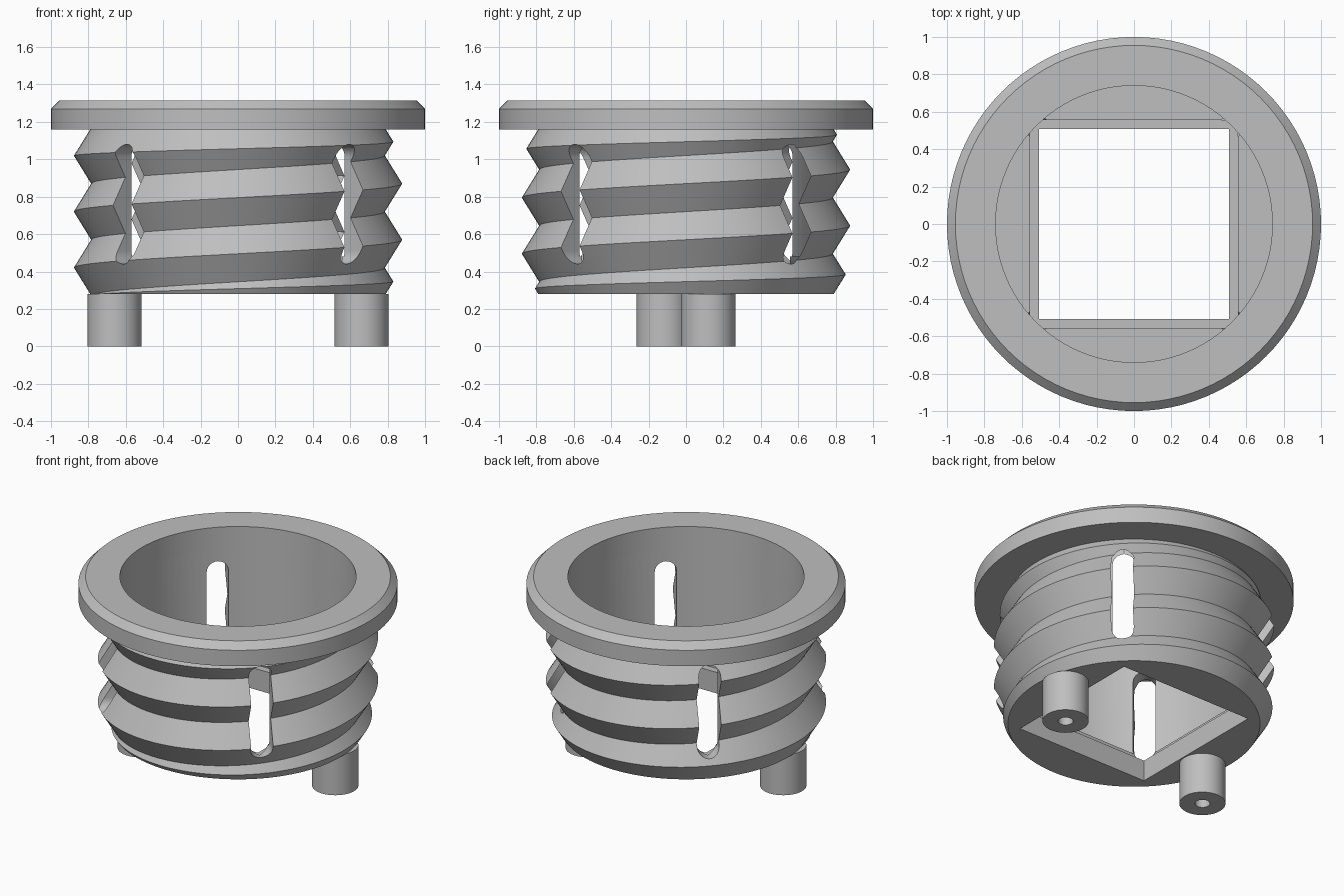
import bpy
import bmesh
from math import sin, cos, pi, radians
from mathutils import Matrix

cube = bpy.data.objects.get("Cube")
if cube:
    bpy.data.objects.remove(cube, do_unlink=True)

grey = bpy.data.materials.new("plain grey")
grey.use_nodes = True
grey.diffuse_color = (0.52, 0.52, 0.52, 1)
grey.node_tree.nodes["Principled BSDF"].inputs["Base Color"].default_value = grey.diffuse_color

SEGMENTS = 96
BASE, SHOULDER, TOP = 0.28, 1.16, 1.315
ROOT, CREST, PITCH = 0.785, 0.878, 0.3
BORE = 0.74


def make_object(name, bm):
    bmesh.ops.recalc_face_normals(bm, faces=bm.faces)
    mesh = bpy.data.meshes.new(name)
    bm.to_mesh(mesh)
    bm.free()
    mesh.materials.append(grey)
    obj = bpy.data.objects.new(name, mesh)
    bpy.context.collection.objects.link(obj)
    return obj


def lathe(name, profile, segments=SEGMENTS, x=0, y=0):
    """Spin a closed (radius, height) profile around z."""
    bm = bmesh.new()
    verts = [bm.verts.new((r, 0, z)) for r, z in profile]
    edges = [bm.edges.new((a, b)) for a, b in zip(verts, verts[1:] + verts[:1])]
    bmesh.ops.spin(bm, geom=verts + edges, cent=(0, 0, 0), axis=(0, 0, 1),
                   angle=2 * pi, steps=segments, use_duplicate=False)
    bmesh.ops.remove_doubles(bm, verts=bm.verts, dist=1e-5)
    bmesh.ops.dissolve_degenerate(bm, edges=bm.edges, dist=1e-6)
    bmesh.ops.translate(bm, verts=bm.verts, vec=(x, y, 0))
    return make_object(name, bm)


def box(name, half, low, high):
    bm = bmesh.new()
    bmesh.ops.create_cube(bm, size=1)
    bmesh.ops.scale(bm, verts=bm.verts, vec=(2 * half, 2 * half, high - low))
    bmesh.ops.translate(bm, verts=bm.verts, vec=(0, 0, (low + high) / 2))
    return make_object(name, bm)


def slot_cutter(angle, half=0.07, low=0.51, high=1.01, steps=12):
    """Capsule prism running across the full diameter."""
    bm = bmesh.new()
    outline = []
    for centre, start in ((high, 0), (low, pi)):
        for i in range(steps + 1):
            a = start + pi * i / steps
            outline.append(bm.verts.new((-1.2, half * cos(a), centre + half * sin(a))))
    face = bm.faces.new(outline)
    out = bmesh.ops.extrude_face_region(bm, geom=[face])["geom"]
    moved = [v for v in out if isinstance(v, bmesh.types.BMVert)]
    bmesh.ops.translate(bm, verts=moved, vec=(2.4, 0, 0))
    bmesh.ops.rotate(bm, verts=bm.verts, matrix=Matrix.Rotation(angle, 3, "Z"))
    return make_object("slot_cutter", bm)


def boolean(obj, tool, operation):
    mod = obj.modifiers.new(operation, "BOOLEAN")
    mod.operation, mod.object, mod.solver = operation, tool, "EXACT"
    bpy.context.view_layer.objects.active = obj
    bpy.ops.object.modifier_apply(modifier=mod.name)
    bpy.data.objects.remove(tool, do_unlink=True)


def helical_solid(name, rows=14):
    """V-thread column: rows follow the helix and join two rows up at the seam."""
    bm = bmesh.new()
    start = 0.27 - 2 * PITCH
    cols, feet, heads = [], [], []
    for i in range(SEGMENTS):
        t = i / SEGMENTS
        c, s = cos(2 * pi * t), sin(2 * pi * t)
        col = []
        for j in range(rows):
            r = ROOT if j % 2 else CREST
            col.append(bm.verts.new((r * c, r * s, start + PITCH * (j / 2 + t))))
        cols.append(col)
        feet.append(bm.verts.new((ROOT * c, ROOT * s, -0.6)))
        heads.append(bm.verts.new((ROOT * c, ROOT * s, 2.2)))
    for i in range(SEGMENTS):
        k = (i + 1) % SEGMENTS
        a, b = cols[i], cols[k]
        shift = 2 if k == 0 else 0
        for j in range(rows - 1):
            if j + 1 + shift < rows:
                bm.faces.new((a[j], b[j + shift], b[j + 1 + shift], a[j + 1]))
        bm.faces.new([feet[i], feet[k]] + b[:shift + 1] + [a[0]])
        bm.faces.new([heads[k], heads[i]] + a[rows - 1 - shift:][::-1] + [b[-1]])
    bm.faces.new(feet)
    bm.faces.new(heads)
    return make_object(name, bm)


# Threaded body, tapered at both ends
body = helical_solid("threaded_body")
slope = (CREST - ROOT) / (PITCH / 2)
end, reach = 0.79, 0.3
wide = end + slope * reach
envelope = lathe("envelope", [(0, BASE), (end, BASE), (wide, BASE + reach),
                              (wide, SHOULDER - reach), (end, SHOULDER), (0, SHOULDER)])
boolean(body, envelope, "INTERSECT")

# Round bore, stepped square opening and four diagonal slots
boolean(body, lathe("bore", [(0, 0.48), (BORE, 0.48), (BORE, 2), (0, 2)]), "DIFFERENCE")
boolean(body, box("square_step", 0.555, 0.425, 0.6), "DIFFERENCE")
boolean(body, box("square_opening", 0.507, 0, 0.7), "DIFFERENCE")
for angle in (45, 135):
    boolean(body, slot_cutter(radians(angle)), "DIFFERENCE")

# Chamfered flange
flange = lathe("flange", [(BORE, SHOULDER), (1, SHOULDER), (1, 1.27), (0.955, TOP), (BORE, TOP)])

# Two hollow pegs underneath, offset to opposite sides
pegs = [lathe(name, [(0, 0.25), (0.047, 0.25), (0.047, 0), (0.145, 0), (0.145, BASE), (0, BASE)],
              48, side * 0.66, side * 0.12)
        for name, side in (("left_peg", 1), ("right_peg", -1))]

# Smooth curved walls, keep creases sharp
bpy.ops.object.select_all(action="DESELECT")
for obj in [body, flange] + pegs:
    obj.select_set(True)
bpy.context.view_layer.objects.active = body
bpy.ops.object.shade_smooth_by_angle(angle=radians(25))
